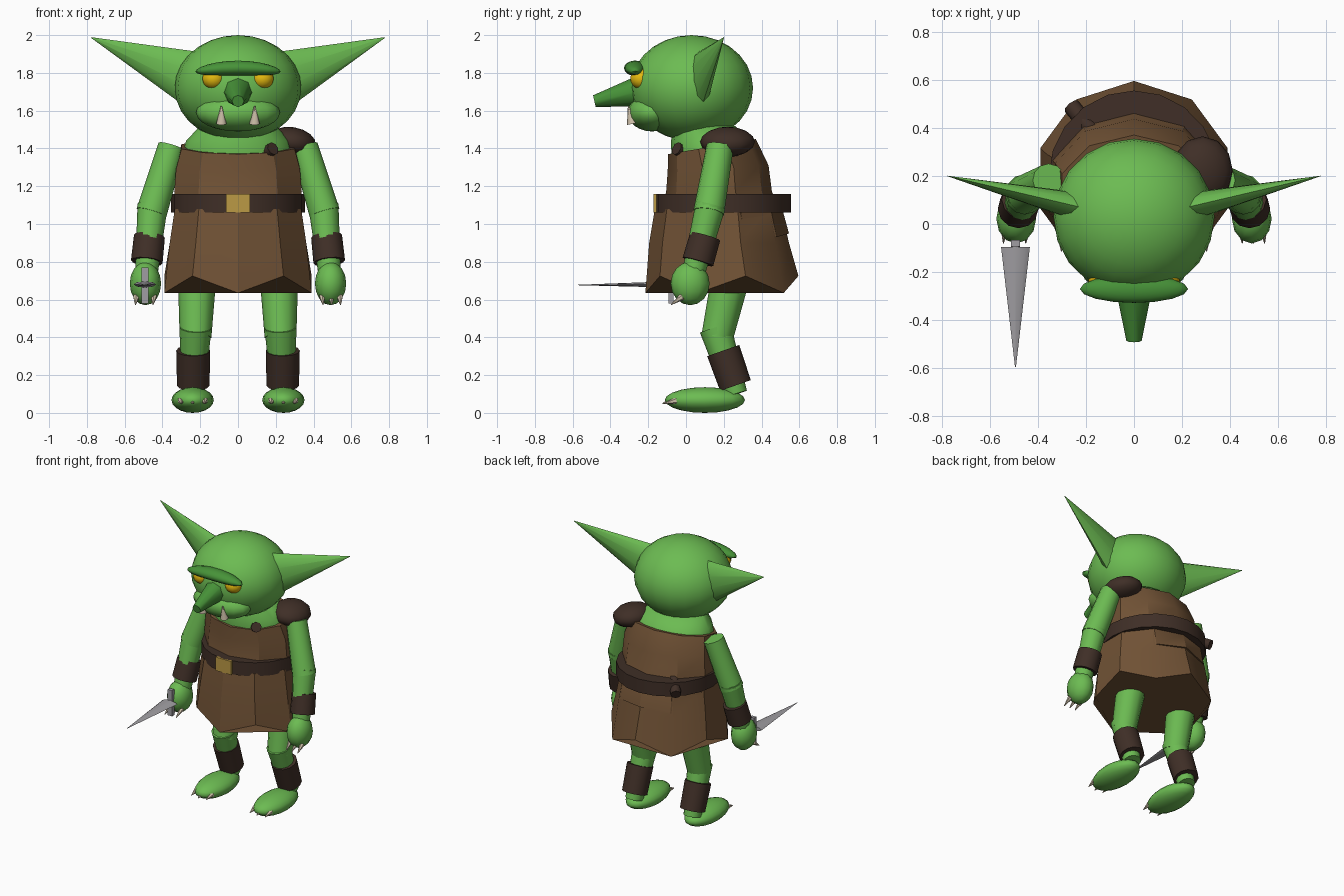
import bpy, bmesh, math
from mathutils import Matrix, Vector

if "Cube" in bpy.data.objects:
    bpy.data.objects.remove(bpy.data.objects["Cube"])


def material(name, rgb):
    m = bpy.data.materials.new(name)
    m.diffuse_color = (*rgb, 1)
    m.use_nodes = True
    m.node_tree.nodes["Principled BSDF"].inputs["Base Color"].default_value = m.diffuse_color
    return m


SKIN = material("green skin", (0.15, 0.50, 0.085))
DARK_SKIN = material("dark green skin", (0.063, 0.29, 0.04))
LEATHER = material("brown leather", (0.165, 0.085, 0.036))
DARK = material("dark leather", (0.05, 0.028, 0.02))
GOLD = material("brass", (0.50, 0.32, 0.06))
EYE = material("yellow eye", (0.80, 0.50, 0.005))
BONE = material("bone", (0.62, 0.53, 0.40))
STEEL = material("steel", (0.35, 0.34, 0.36))


def finish(bm, name, mat, angle=32):
    bmesh.ops.recalc_face_normals(bm, faces=bm.faces)
    me = bpy.data.meshes.new(name)
    bm.to_mesh(me)
    bm.free()
    me.materials.append(mat)
    ob = bpy.data.objects.new(name, me)
    bpy.context.collection.objects.link(ob)
    bpy.ops.object.select_all(action='DESELECT')
    ob.select_set(True)
    bpy.context.view_layer.objects.active = ob
    if angle:
        bpy.ops.object.shade_smooth_by_angle(angle=math.radians(angle))
    return ob


def ball(name, center, radii, mat, segs=16, rings=12, tilt=0):
    bm = bmesh.new()
    mx = (Matrix.Translation(center) @ Matrix.Rotation(tilt, 4, 'Y')
          @ Matrix.Diagonal((*radii, 1)))
    bmesh.ops.create_uvsphere(bm, u_segments=segs, v_segments=rings, radius=1, matrix=mx)
    return finish(bm, name, mat, 50)


def tube(name, p1, p2, r1, r2, mat, segs=12, flat=(1, 1), angle=50):
    """Cylinder or cone between two points; flat scales (sideways, upwards)."""
    p1, p2 = Vector(p1), Vector(p2)
    d = (p2 - p1).normalized()
    side = d.cross(Vector((0, 0, 1) if abs(d.z) < 0.9 else (0, 1, 0))).normalized()
    up = d.cross(side)
    rot = Matrix((side * flat[0], up * flat[1], d)).transposed().to_4x4()
    bm = bmesh.new()
    bmesh.ops.create_cone(bm, cap_ends=True, segments=segs, radius1=r1, radius2=r2,
                          depth=(p2 - p1).length,
                          matrix=Matrix.Translation((p1 + p2) / 2) @ rot)
    return finish(bm, name, mat, angle)


def box(name, center, size, mat):
    bm = bmesh.new()
    bmesh.ops.create_cube(bm, size=1, matrix=Matrix.Translation(center) @ Matrix.Diagonal((*size, 1)))
    return finish(bm, name, mat, 0)


def loft(name, rings, mat, n=10, angle=32):
    """Rings are (z, rx, ry, centre y, back lift, zigzag), first vertex at the back."""
    bm = bmesh.new()
    loops = []
    for z, rx, ry, cy, lift, zig in rings:
        loop = []
        for i in range(n):
            a = math.pi / 2 + math.tau * i / n
            zz = z + lift * (math.sin(a) + 1) / 2 + (zig if i % 2 == 0 else 0)
            loop.append(bm.verts.new((rx * math.cos(a), cy + ry * math.sin(a), zz)))
        loops.append(loop)
    for lo, hi in zip(loops, loops[1:]):
        for i in range(n):
            j = (i + 1) % n
            bm.faces.new((lo[i], lo[j], hi[j], hi[i]))
    bm.faces.new(loops[0])
    bm.faces.new(loops[-1])
    return finish(bm, name, mat, angle)


# Head and face
ball("head", (0, 0.03, 1.72), (0.335, 0.325, 0.28), SKIN, 20, 14)
ball("muzzle", (0, -0.18, 1.59), (0.222, 0.13, 0.1), SKIN)
brow = ball("brow", (0, -0.27, 1.825), (0.225, 0.058, 0.04), DARK_SKIN)
for v in brow.data.vertices:
    v.co.z -= 0.35 * v.co.x ** 2
tube("nose", (0, -0.24, 1.705), (0, -0.485, 1.65), 0.082, 0.032, DARK_SKIN, 8)

# Torso and clothing
loft("neck", [(1.25, 0.28, 0.21, 0.14, 0, 0), (1.37, 0.295, 0.222, 0.145, 0, 0),
              (1.44, 0.275, 0.21, 0.13, 0, 0), (1.52, 0.2, 0.16, 0.1, 0, 0)], SKIN, 16, 50)
loft("tunic", [(0.93, 0.35, 0.345, 0.20, 0, 0.02), (1.06, 0.345, 0.325, 0.19, 0, 0),
               (1.17, 0.355, 0.28, 0.175, 0, 0), (1.28, 0.345, 0.267, 0.17, 0.03, 0),
               (1.37, 0.315, 0.232, 0.138, 0.08, 0)], LEATHER)
skirt = loft("skirt", [(0.635, 0.41, 0.405, 0.19, 0, 0.09), (0.9, 0.38, 0.37, 0.175, 0, 0),
                       (1.08, 0.352, 0.335, 0.17, 0, 0)], LEATHER)
for i in range(10):  # hem points swap over so that the front tip hangs low
    a = math.pi / 2 + math.tau * i / 10
    low = i % 2 == 1
    skirt.data.vertices[i].co.z = 0.635 if low else 0.725
loft("belt", [(1.06, 0.355, 0.36, 0.195, 0, 0), (1.16, 0.355, 0.36, 0.195, 0, 0)], DARK, 20)
box("buckle", (0, -0.16, 1.11), (0.125, 0.024, 0.1), GOLD)
tube("shoulder_strap", (0.185, -0.05, 1.40), (-0.26, 0.49, 1.09), 0.036, 0.036, DARK, 8)
ball("shoulder_pad", (0.285, 0.22, 1.435), (0.128, 0.145, 0.078), DARK, 12, 8, 0.15)

for s, side in ((-1, "right"), (1, "left")):
    # Face pairs
    ball(side + "_eye", (s * 0.13, -0.235, 1.77), (0.06, 0.06, 0.056), EYE, 14, 10)
    tube(side + "_tusk", (s * 0.088, -0.285, 1.53), (s * 0.088, -0.305, 1.625), 0.028, 0.003, BONE, 8)
    tube(side + "_ear", (s * 0.265, 0.08, 1.78), (s * 0.777, 0.2, 1.987), 0.142, 0.002, SKIN, 10, (0.4, 1))

    # Arm, bracer and hand
    tube(side + "_upper_arm", (s * 0.352, 0.18, 1.41), (s * 0.458, 0.12, 1.06), 0.072, 0.082, SKIN)
    tube(side + "_forearm", (s * 0.452, 0.13, 1.10), (s * 0.485, 0.04, 0.74), 0.08, 0.06, SKIN)
    tube(side + "_bracer", (s * 0.483, 0.063, 0.80), (s * 0.469, 0.102, 0.935), 0.084, 0.082, DARK)
    ball(side + "_hand", (s * 0.49, 0.022, 0.685), (0.083, 0.103, 0.115), SKIN, 12, 8)
    for k in (-1, 0, 1):
        x = s * 0.492 + k * 0.046
        tube(f"{side}_finger_claw_{k + 2}", (x, -0.02, 0.615), (x * 1.01, -0.08, 0.572),
             0.018, 0.002, BONE, 6)

    # Leg, shin guard and foot
    tube(side + "_thigh", (s * 0.215, 0.25, 0.78), (s * 0.225, 0.165, 0.40), 0.105, 0.084, SKIN)
    tube(side + "_calf", (s * 0.225, 0.155, 0.45), (s * 0.238, 0.265, 0.10), 0.085, 0.06, SKIN)
    tube(side + "_shin_guard", (s * 0.237, 0.262, 0.145), (s * 0.237, 0.197, 0.33), 0.086, 0.09, DARK)
    ball(side + "_foot", (s * 0.24, 0.1, 0.068), (0.112, 0.212, 0.068), SKIN, 16, 10)
    for k in (-1, 0, 1):
        x = s * 0.24 + k * 0.062
        tube(f"{side}_toe_claw_{k + 2}", (x, -0.05 - 0.02 * (k == 0), 0.065),
             (x, -0.115 - 0.01 * (k == 0), 0.05), 0.019, 0.002, BONE, 6)

# Dagger held in the right hand
tube("dagger_grip", (-0.493, 0.02, 0.68), (-0.493, -0.1, 0.68), 0.018, 0.018, STEEL, 8)
box("dagger_guard", (-0.493, -0.08, 0.675), (0.036, 0.026, 0.19), STEEL)
tube("dagger_blade", (-0.493, -0.095, 0.68), (-0.493, -0.595, 0.677), 0.06, 0.002, STEEL, 8, (1, 0.27))
